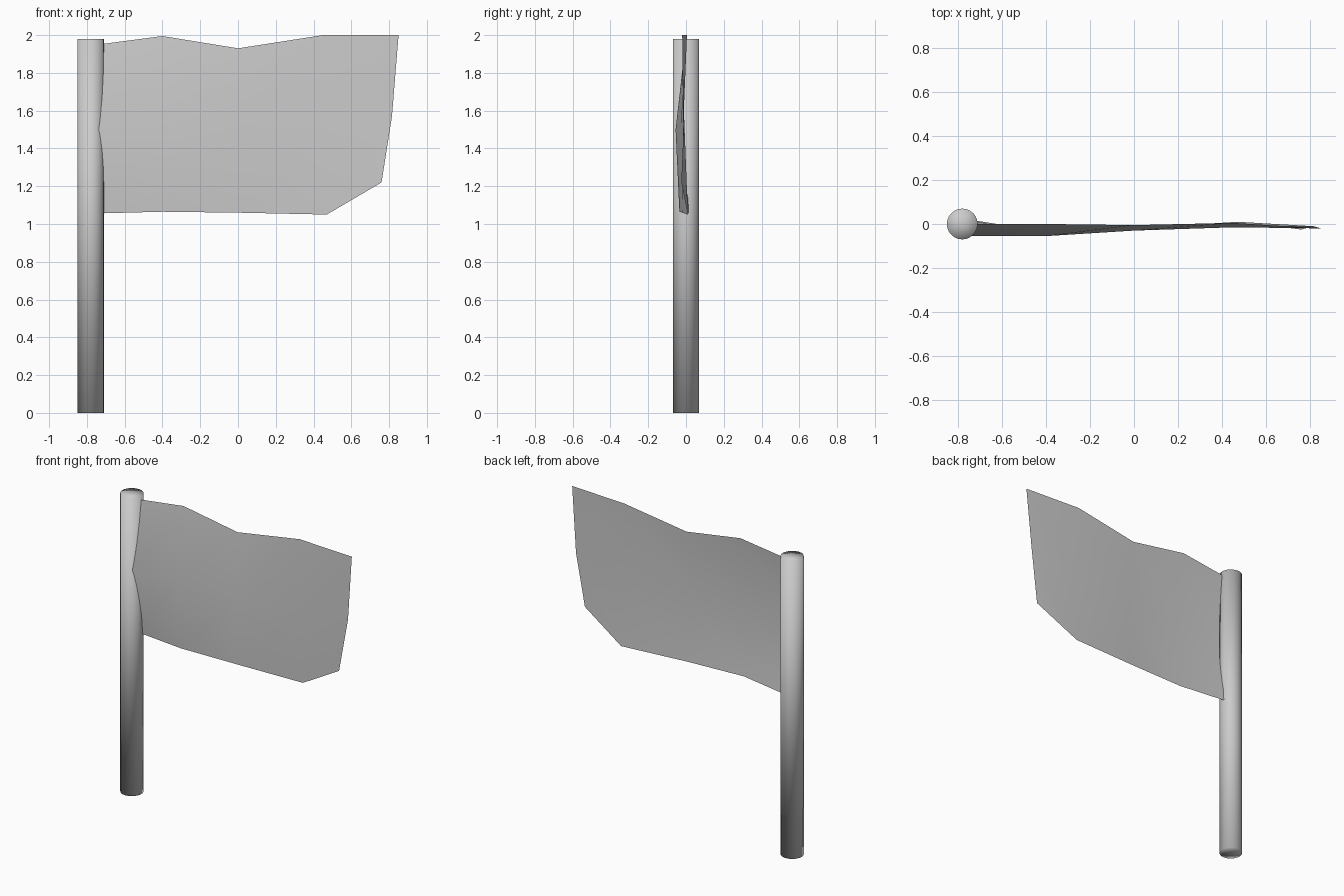
import bpy
import bmesh
import math

cube = bpy.data.objects.get("Cube")
if cube:
    bpy.data.objects.remove(cube, do_unlink=True)

POLE_X, POLE_R, POLE_H = -0.78, 0.07, 1.98

grey = bpy.data.materials.new("plain grey")
grey.use_nodes = True
colour = (0.6, 0.6, 0.6, 1.0)
grey.diffuse_color = colour
grey.node_tree.nodes["Principled BSDF"].inputs["Base Color"].default_value = colour


def add_object(name, bm):
    mesh = bpy.data.meshes.new(name)
    bm.normal_update()
    bm.to_mesh(mesh)
    bm.free()
    mesh.shade_smooth()
    mesh.materials.append(grey)
    obj = bpy.data.objects.new(name, mesh)
    bpy.context.collection.objects.link(obj)
    return obj


# Pole: a cylinder with fan caps, smooth over the rims
bm = bmesh.new()
bmesh.ops.create_cone(bm, cap_ends=True, cap_tris=True, segments=24,
                      radius1=POLE_R, radius2=POLE_R, depth=POLE_H)
bmesh.ops.translate(bm, verts=bm.verts, vec=(POLE_X, 0, POLE_H / 2))
add_object("pole", bm)

# Flag: a thin rippled sheet, rows run from bottom to top, columns from pole to free edge
rows = [
    [(POLE_X, 0.025, 1.055), (-0.4, -0.035, 1.065), (0, -0.02, 1.06), (0.47, 0.01, 1.05), (0.76, -0.025, 1.22)],
    [(POLE_X, -0.055, 1.5), (-0.4, -0.055, 1.5), (0, -0.03, 1.5), (0.45, -0.015, 1.52), (0.815, -0.01, 1.57)],
    [(POLE_X, 0.0, 1.945), (-0.4, 0.0, 1.995), (0, -0.005, 1.93), (0.45, 0.005, 2.0), (0.85, -0.02, 2.0)],
]
bm = bmesh.new()
grid = [[bm.verts.new(p) for p in row] for row in rows]
for low, high in zip(grid, grid[1:]):
    for i in range(len(low) - 1):
        bm.faces.new((low[i], low[i + 1], high[i + 1], high[i]))
add_object("flag", bm)
